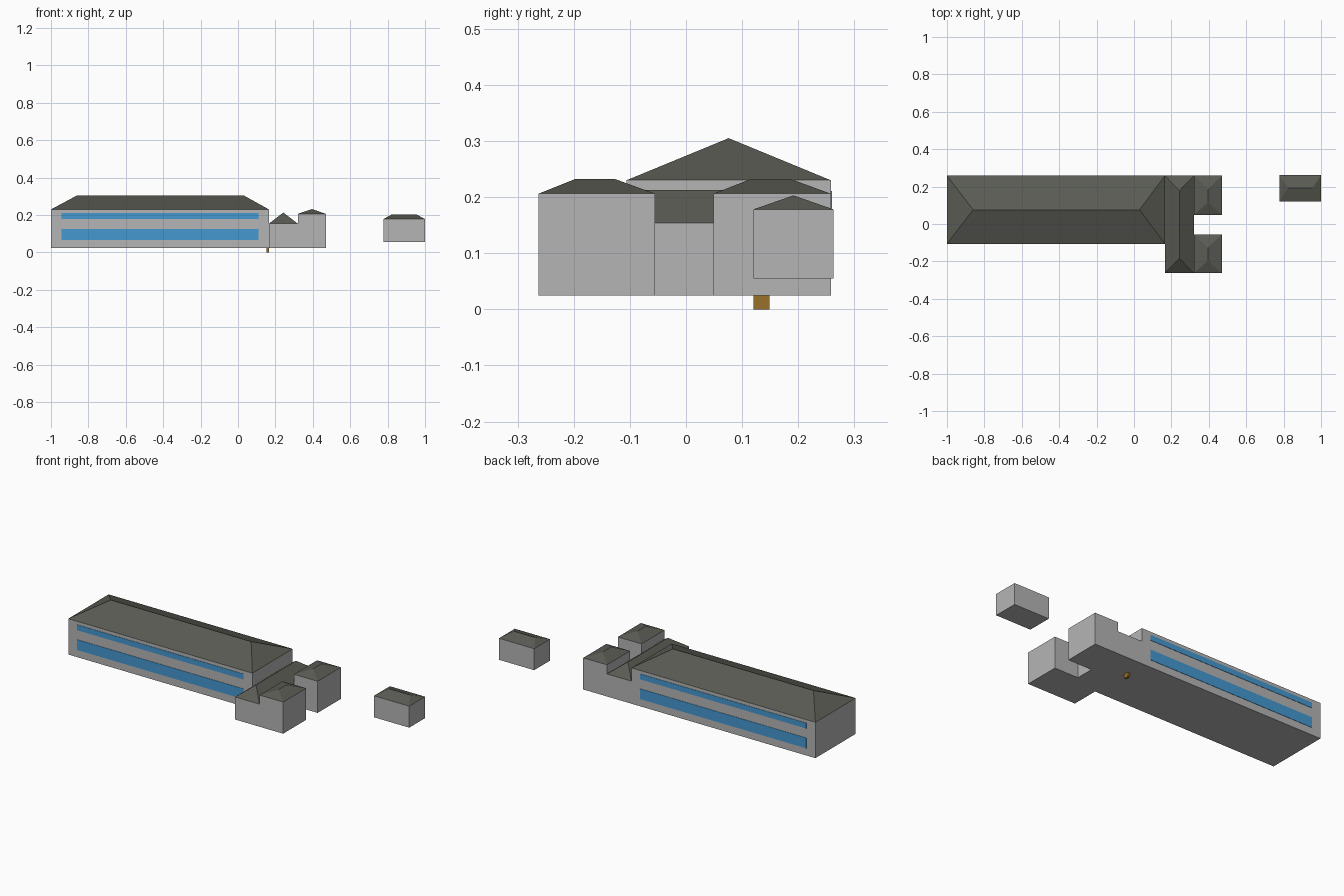
import bpy
import bmesh

if "Cube" in bpy.data.objects:
    bpy.data.objects.remove(bpy.data.objects["Cube"])


def material(name, rgb):
    m = bpy.data.materials.new(name)
    m.diffuse_color = (*rgb, 1.0)
    m.use_nodes = True
    m.node_tree.nodes["Principled BSDF"].inputs["Base Color"].default_value = m.diffuse_color
    return m


WALL = material("grey_wall", (0.46, 0.46, 0.46))
ROOF = material("dark_roof", (0.105, 0.105, 0.09))
GLASS = material("blue_glass", (0.06, 0.32, 0.64))
WOOD = material("brown_wood", (0.32, 0.165, 0.025))


def make(name, verts, faces, mat):
    bm = bmesh.new()
    vs = [bm.verts.new(v) for v in verts]
    for f in faces:
        bm.faces.new([vs[i] for i in f])
    mesh = bpy.data.meshes.new(name)
    bm.to_mesh(mesh)
    bm.free()
    mesh.materials.append(mat)
    ob = bpy.data.objects.new(name, mesh)
    bpy.context.collection.objects.link(ob)
    return ob


def box(name, x, y, z, mat, top=True):
    verts = [(a, b, c) for c in z for a, b in
             ((x[0], y[0]), (x[1], y[0]), (x[1], y[1]), (x[0], y[1]))]
    faces = [(3, 2, 1, 0)] + [(i, (i + 1) % 4, (i + 1) % 4 + 4, i + 4) for i in range(4)]
    if top:
        faces.append((4, 5, 6, 7))
    return make(name, verts, faces, mat)


def house(name, x, y, z, ridge_z, ridge, axis):
    """Walls open at the top, closed by a hip roof; ridge = its two ends along the axis."""
    box(name + "_walls", x, y, z, WALL, top=False)
    eaves = [(x[0], y[0], z[1]), (x[1], y[0], z[1]), (x[1], y[1], z[1]), (x[0], y[1], z[1])]
    if axis == "x":
        mid = sum(y) / 2
        ends = [(r, mid, ridge_z) for r in ridge]
        faces = [(0, 1, 5, 4), (1, 2, 5), (2, 3, 4, 5), (3, 0, 4)]
    else:
        mid = sum(x) / 2
        ends = [(mid, r, ridge_z) for r in ridge]
        faces = [(0, 1, 4), (1, 2, 5, 4), (2, 3, 5), (3, 0, 4, 5)]
    make(name + "_roof", eaves + ends, faces, ROOF)


# Long hall, cross wing, two end pavilions and the detached outbuilding
MAIN_Y = (-0.106, 0.258)
house("main_hall", (-1.0, 0.165), MAIN_Y, (0.025, 0.23), 0.305, (-0.86, 0.03), "x")
house("cross_wing", (0.165, 0.32), (-0.263, 0.258), (0.025, 0.154), 0.213, (-0.183, 0.178), "y")
house("front_pavilion", (0.32, 0.47), (-0.263, -0.055), (0.025, 0.206), 0.232, (-0.198, -0.126), "y")
house("back_pavilion", (0.32, 0.47), (0.049, 0.258), (0.025, 0.206), 0.232, (0.115, 0.187), "y")
house("outbuilding", (0.777, 1.0), (0.12, 0.263), (0.055, 0.178), 0.203, (0.822, 0.955), "x")

# Window strips on both long sides of the hall
for side, y in (("front", (MAIN_Y[0] - 0.002, MAIN_Y[0] + 0.001)),
                ("back", (MAIN_Y[1] - 0.001, MAIN_Y[1] + 0.002))):
    for level, z in (("lower", (0.067, 0.126)), ("upper", (0.18, 0.211))):
        box(f"{side}_{level}_window", (-0.943, 0.11), y, z, GLASS)

# Small wooden post under the hall
box("wooden_post", (0.152, 0.165), (0.12, 0.149), (0.0, 0.025), WOOD)
